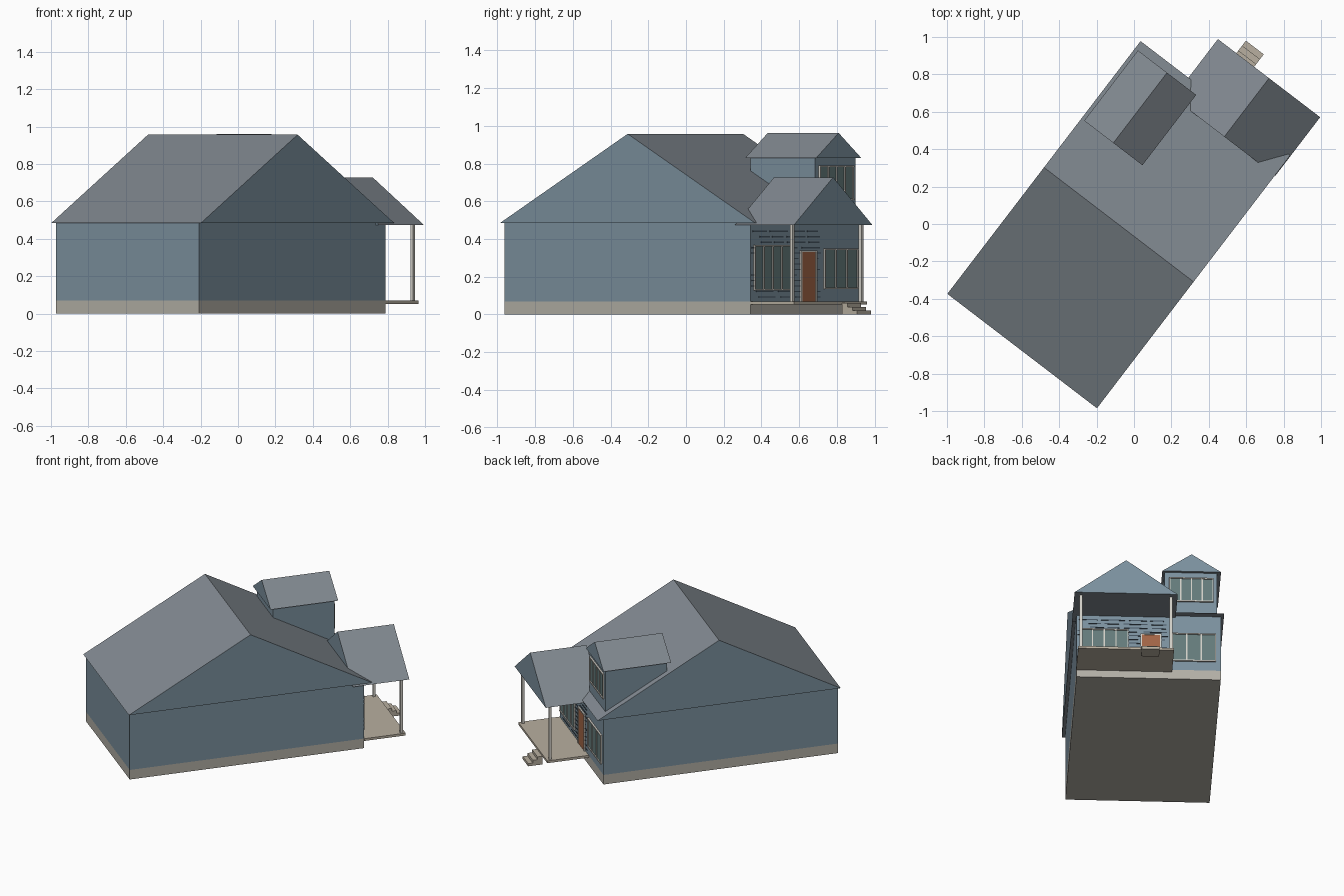
import bpy, math, random
from mathutils import Matrix

if "Cube" in bpy.data.objects:
    bpy.data.objects.remove(bpy.data.objects["Cube"])

random.seed(4)
# The house is laid out square in its own u/v axes, then turned to its angle
TURN = Matrix.Rotation(math.radians(-37.4), 4, 'Z')


def material(name, rgb):
    m = bpy.data.materials.new(name)
    m.diffuse_color = (*rgb, 1)
    m.use_nodes = True
    m.node_tree.nodes["Principled BSDF"].inputs["Base Color"].default_value = m.diffuse_color
    return m


WALL = material("blue_grey_paint", (0.20, 0.28, 0.34))
ROOF = material("slate", (0.22, 0.25, 0.28))
STONE = material("pale_stone", (0.45, 0.43, 0.38))
DECK = material("deck_beige", (0.48, 0.43, 0.35))
TRIM = material("trim_white", (0.65, 0.63, 0.58))
GLASS = material("window_glass", (0.13, 0.20, 0.20))
DOOR = material("door_wood", (0.36, 0.13, 0.06))
DARK = material("siding_shadow", (0.06, 0.09, 0.12))


def mesh_object(name, verts, faces, mat):
    me = bpy.data.meshes.new(name)
    me.from_pydata(verts, [], faces)
    me.materials.append(mat)
    ob = bpy.data.objects.new(name, me)
    bpy.context.collection.objects.link(ob)
    ob.matrix_world = TURN
    return ob


def extrude(name, profile, place, a, b, mat):
    """Closed prism: place(p, q, t) maps profile point and depth to u, v, z."""
    n = len(profile)
    verts = [place(p, q, t) for t in (a, b) for p, q in profile]
    faces = [tuple(range(n))[::-1], tuple(range(n, 2 * n))]
    faces += [(i, (i + 1) % n, (i + 1) % n + n, i + n) for i in range(n)]
    return mesh_object(name, verts, faces, mat)


def box(name, u, v, z, mat):
    prof = [(u[0], v[0]), (u[1], v[0]), (u[1], v[1]), (u[0], v[1])]
    return extrude(name, prof, lambda p, q, t: (p, q, t), z[0], z[1], mat)


def porch_gable(name, u, v, eave, ridge, mat):
    """Gable prism with its ridge running along v."""
    prof = [(u[0], eave), ((u[0] + u[1]) / 2, ridge), (u[1], eave)]
    return extrude(name, prof, lambda p, q, t: (p, t, q), v[0], v[1], mat)


def window(name, u, z, v, panes):
    """Glass with a frame and mullions, on a wall facing +v."""
    w = 0.008
    box(name + "_glass", u, (v - 0.005, v + 0.005), z, GLASS)
    for i in range(panes + 1):
        c = u[0] + (u[1] - u[0]) * i / panes
        box(name + "_mullion", (c - w / 2, c + w / 2), (v - 0.005, v + 0.011), z, TRIM)
    for h in z:
        box(name + "_rail", (u[0] - w / 2, u[1] + w / 2), (v - 0.005, v + 0.012),
            (h - w / 2, h + w / 2), TRIM)


# Main house: foundation, walls, solid gable roof with its ridge along u
HU, HV = (-0.545, 0.418), (-0.89, 0.75)
box("foundation", HU, HV, (0, 0.07), STONE)
box("walls", HU, HV, (0.07, 0.486), WALL)
roof = extrude("main_roof", [(-0.903, 0.485), (0.798, 0.485), (-0.052, 0.957)],
               lambda p, q, t: (t, p, q), -0.566, 0.441, ROOF)
roof.data.materials.append(WALL)
for f in roof.data.polygons[:2]:
    f.material_index = 1            # painted gable ends

# Dormer
box("dormer_walls", (-0.522, -0.17), (0.30, 0.73), (0.5, 0.832), WALL)
dormer = porch_gable("dormer_roof", (-0.547, -0.155), (0.277, 0.75), 0.83, 0.962, ROOF)
window("dormer_window", (-0.494, -0.206), (0.61, 0.785), 0.73, 4)

# Porch roof
porch = porch_gable("porch_roof", (-0.244, 0.444), (0.664, 1.058), 0.473, 0.727, ROOF)
for ob in (dormer, porch):
    ob.data.materials.append(WALL)
    for f in ob.data.polygons[:2]:
        f.material_index = 1

# Porch deck, posts and steps
box("porch_deck", (-0.22, 0.42), (0.75, 1.04), (0.053, 0.07), DECK)
for u in (-0.2, 0.4):
    box("porch_post", (u - 0.009, u + 0.009), (1.006, 1.024), (0.07, 0.475), TRIM)
for i in range(3):
    box("step", (-0.12, 0), (1.042 + 0.033 * i, 1.076 + 0.033 * i),
        (0, 0.06 - 0.02 * i), DECK)

# Front wall windows and door
window("porch_window", (0.075, 0.39), (0.13, 0.365), 0.75, 4)
window("side_window", (-0.51, -0.222), (0.14, 0.345), 0.75, 3)
box("door", (-0.14, -0.02), (0.745, 0.758), (0.07, 0.33), DOOR)
for u in (-0.145, -0.015):
    box("door_jamb", (u - 0.005, u + 0.005), (0.745, 0.761), (0.07, 0.337), TRIM)
box("door_head", (-0.15, -0.01), (0.745, 0.761), (0.33, 0.339), TRIM)

# Thin broken siding laps behind the porch
for row in range(13):
    z, u = 0.09 + row * 0.029, -0.2 + random.uniform(0, 0.05)
    while u < 0.36:
        end = min(u + random.uniform(0.08, 0.16), 0.41)
        box("siding_lap", (u, end), (0.748, 0.7535), (z, z + 0.006), DARK)
        u = end + random.uniform(0.02, 0.05)
